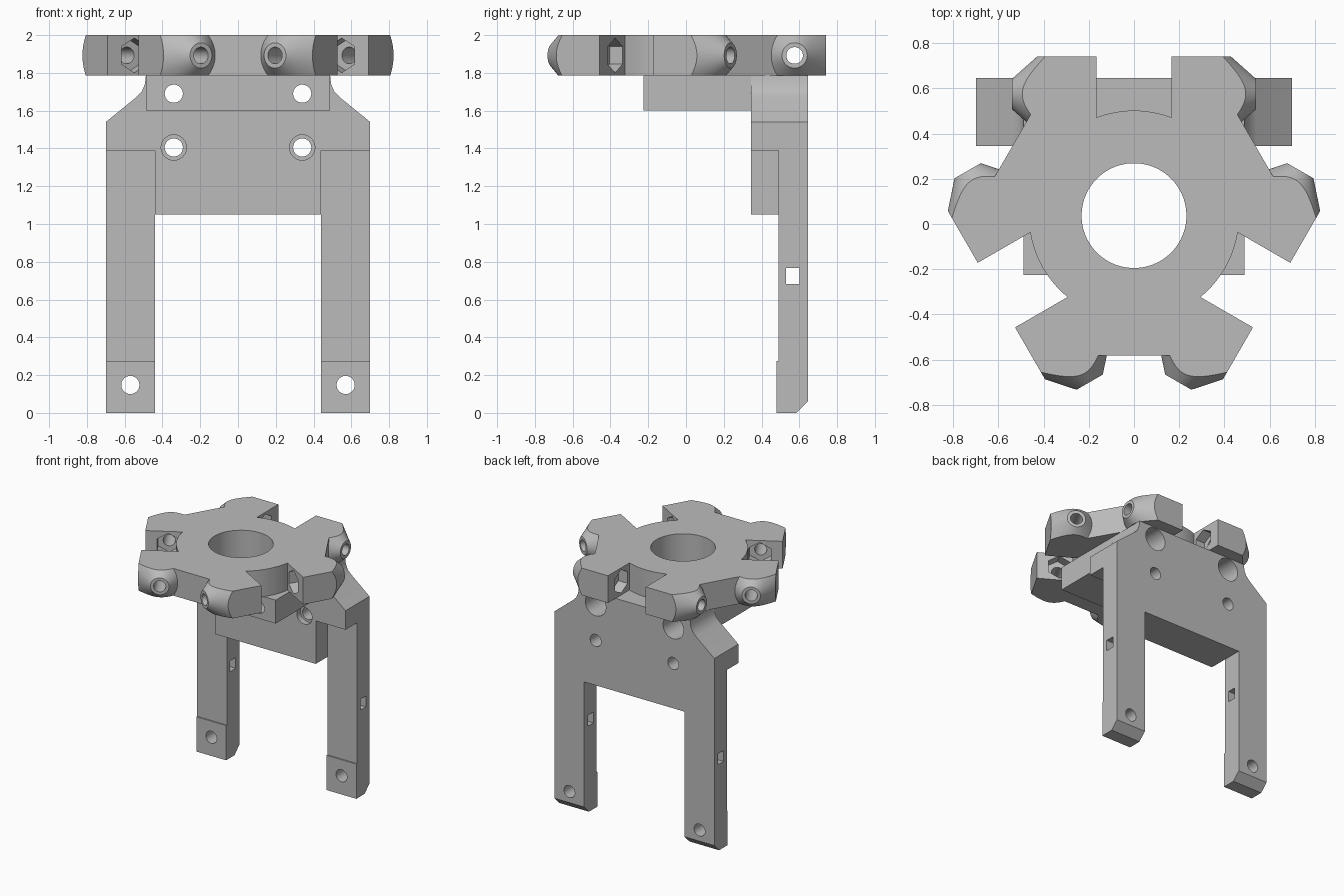
import bpy, bmesh, math
from mathutils import Matrix

if "Cube" in bpy.data.objects:
    bpy.data.objects.remove(bpy.data.objects["Cube"], do_unlink=True)

grey = bpy.data.materials.new("plain_grey")
grey.use_nodes = True
GREY = (0.5, 0.5, 0.5, 1)
grey.diffuse_color = GREY
grey.node_tree.nodes["Principled BSDF"].inputs["Base Color"].default_value = GREY

T = Matrix.Translation
R = Matrix.Rotation
RING_Z, RING_Y, RING_H = 1.8925, 0.037, 0.215
SLOT, DISC, PRONG_Y = 0.165, 0.465, 0.538
SIDES = (-1, 1)


def finish(name, bm):
    bmesh.ops.recalc_face_normals(bm, faces=bm.faces)
    mesh = bpy.data.meshes.new(name)
    bm.to_mesh(mesh)
    bm.free()
    ob = bpy.data.objects.new(name, mesh)
    mesh.materials.append(grey)
    bpy.context.collection.objects.link(ob)
    return ob


def box(name, x, y, z, mat=Matrix()):
    """Box from (low, high) pairs."""
    bm = bmesh.new()
    mid = [(a + b) / 2 for a, b in (x, y, z)]
    size = [b - a for a, b in (x, y, z)]
    bmesh.ops.create_cube(bm, size=1, matrix=mat @ T(mid) @ Matrix.Diagonal((*size, 1)))
    return finish(name, bm)


def rod(name, r1, r2, start, length, axis, sides=40, mat=Matrix()):
    """Cylinder or cone that runs from start along X, Y or Z."""
    turn = {"X": R(math.pi / 2, 4, "Y"), "Y": R(-math.pi / 2, 4, "X"), "Z": Matrix()}[axis]
    bm = bmesh.new()
    bmesh.ops.create_cone(bm, cap_ends=True, segments=sides, radius1=r1, radius2=r2, depth=length,
                          matrix=mat @ T(start) @ turn @ T((0, 0, length / 2))
                          @ R(math.pi / sides, 4, "Z"))
    return finish(name, bm)


def prism(name, points, offset):
    """Extrude a closed 3D outline along offset."""
    bm = bmesh.new()
    face = bm.faces.new([bm.verts.new(p) for p in points])
    out = bmesh.ops.extrude_face_region(bm, geom=[face])
    bmesh.ops.translate(bm, vec=offset,
                        verts=[v for v in out["geom"] if isinstance(v, bmesh.types.BMVert)])
    return finish(name, bm)


def combine(target, tool, operation="DIFFERENCE"):
    mod = target.modifiers.new("shape", "BOOLEAN")
    mod.operation, mod.object, mod.solver = operation, tool, "EXACT"
    bpy.context.view_layer.objects.active = target
    bpy.ops.object.modifier_apply(modifier=mod.name)
    bpy.data.objects.remove(tool, do_unlink=True)


# Ring body: round slot floors joined by straight flanks, three times round
outline = []
for k in range(3):
    turn = T((0, RING_Y, RING_Z - RING_H / 2)) @ R(-k * math.tau / 3, 4, "Z")
    half = math.asin(SLOT / DISC)
    arc = [half * (i / 6 - 1) for i in range(13)]
    sector = [(-0.43, 0.495), (-SLOT, 0.495)]
    sector += [(DISC * math.sin(a), DISC * math.cos(a)) for a in arc]
    sector += [(SLOT, 0.495), (0.43, 0.495)]
    outline += [turn @ T((x, y, 0)).to_translation() for x, y in sector]
ring = prism("clamp_ring", outline, (0, 0, RING_H))

# Six prongs with cone-shaped tips
places = [T((0, RING_Y, RING_Z)) @ R(k * math.tau / 3, 4, "Z") @ R(flip, 4, "Y")
          for k in range(3) for flip in (0, math.pi)]
for place in places:
    prong = box("prong", (SLOT, 0.54), (PRONG_Y - 0.165, PRONG_Y + 0.165),
                (-RING_H / 2, RING_H / 2), place)
    combine(prong, rod("tip", 0.401, 0.067, (SLOT, PRONG_Y, 0), 0.375, "X", 64, place), "INTERSECT")
    combine(ring, prong, "UNION")

# Screw holes, nut pockets and centre bore
for place in places:
    combine(ring, rod("hole", 0.044, 0.044, (0.12, PRONG_Y, 0), 0.5, "X", 32, place))
    combine(ring, rod("nut", 0.092, 0.092, (0.1, PRONG_Y, 0), 0.145, "X", 6, place))
combine(ring, rod("bore", 0.232, 0.232, (0, RING_Y, 1.5), 0.7, "Z", 64))

# Two-legged frame plate
half_outline = [(0.44, 1.05), (0.44, 0), (0.70, 0), (0.70, 1.54), (0.54, 1.67),
                (0.51, 1.70), (0.493, 1.74), (0.488, 1.785)]
points = half_outline + [(-x, z) for x, z in reversed(half_outline)]
frame = prism("leg_frame", [(x, 0.345, z) for x, z in points], (0, 0.30, 0))

for s in SIDES:
    span = sorted((s * 0.44, s * 0.8))
    # Thinner legs with a slightly raised foot
    combine(frame, box("leg_cut", span, (0.2, 0.49), (0.275, 1.39)))
    combine(frame, box("foot_cut", span, (0.2, 0.48), (-0.1, 0.3)))
    # Foot, plate and upper bolt holes
    combine(frame, rod("hole", 0.048, 0.048, (s * 0.57, 0.3, 0.148), 0.5, "Y"))
    combine(frame, rod("hole", 0.048, 0.048, (s * 0.34, 0.2, 1.405), 0.6, "Y"))
    combine(frame, rod("sink", 0.067, 0.067, (s * 0.34, 0.3, 1.405), 0.09, "Y"))
    combine(frame, rod("hole", 0.048, 0.048, (s * 0.34, 0.2, 1.69), 0.6, "Y"))
    combine(frame, rod("sink", 0.09, 0.09, (s * 0.34, 0.37, 1.69), 0.5, "Y"))

# Square cross holes and the bevel behind the feet
combine(frame, box("slot", (-1, 1), (0.53, 0.60), (0.682, 0.768)))
bevel = T((0, 0.615, 0.03)) @ R(math.pi / 4, 4, "X")
combine(frame, box("bevel", (-1, 1), (-0.1, 0.1), (-0.2, 0), bevel))

# Block that carries the ring
block = box("ring_mount", (-0.488, 0.488), (-0.225, 0.345), (1.6, 1.785))
combine(block, rod("bore", 0.232, 0.232, (0, RING_Y, 1.5), 0.7, "Z", 64))
for s in SIDES:
    combine(block, rod("hole", 0.048, 0.048, (s * 0.34, -0.4, 1.69), 1, "Y"))

# Smooth curved walls, sharp edges
for ob in (ring, frame, block):
    bpy.ops.object.select_all(action="DESELECT")
    ob.select_set(True)
    bpy.context.view_layer.objects.active = ob
    bpy.ops.object.shade_smooth_by_angle(angle=math.radians(25))
